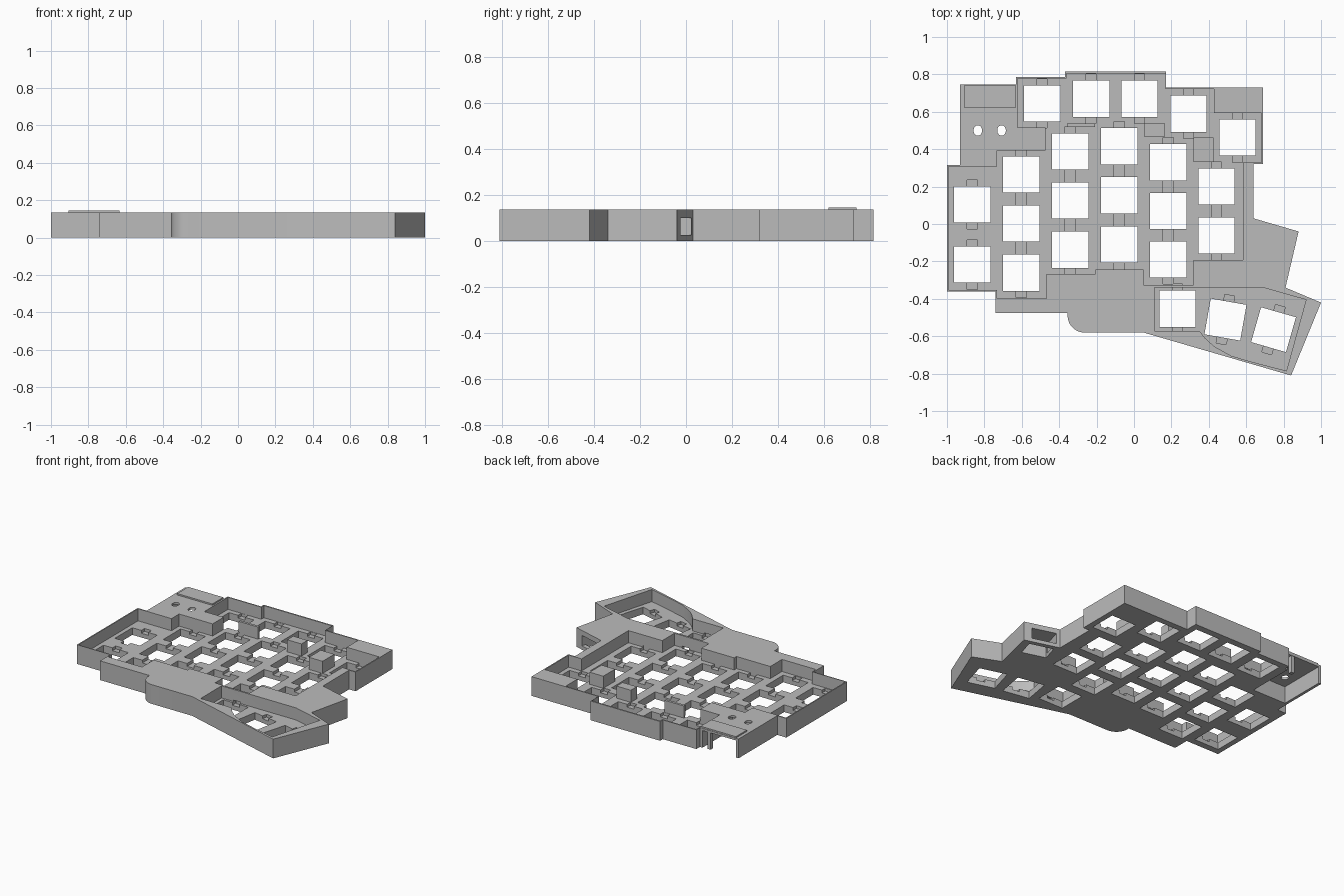
import bpy, bmesh, math
from mathutils import Matrix, Vector

old = bpy.data.objects.get("Cube")
if old:
    bpy.data.objects.remove(old, do_unlink=True)

TOP, FLOOR, POCKET = 0.135, 0.05, 0.03

gray = bpy.data.materials.new("plain_gray")
gray.use_nodes = True
gray.diffuse_color = (0.5, 0.5, 0.5, 1)
gray.node_tree.nodes["Principled BSDF"].inputs["Base Color"].default_value = (0.5, 0.5, 0.5, 1)


def prism(name, points, z0, z1):
    """Extrude a flat outline from z0 to z1."""
    bm = bmesh.new()
    face = bm.faces.new([bm.verts.new((x, y, z0)) for x, y in points])
    new = bmesh.ops.extrude_face_region(bm, geom=[face])["geom"]
    bmesh.ops.translate(bm, vec=(0, 0, z1 - z0),
                        verts=[v for v in new if isinstance(v, bmesh.types.BMVert)])
    bmesh.ops.recalc_face_normals(bm, faces=bm.faces)
    mesh = bpy.data.meshes.new(name)
    bm.to_mesh(mesh)
    bm.free()
    mesh.materials.append(gray)
    obj = bpy.data.objects.new(name, mesh)
    bpy.context.collection.objects.link(obj)
    return obj


def rect(x0, x1, y0, y1):
    return [(x0, y0), (x1, y0), (x1, y1), (x0, y1)]


def key_rect(x, y, half_w, half_h, angle):
    turn = Matrix.Rotation(math.radians(angle), 2)
    return [turn @ Vector(p) + Vector((x, y)) for p in rect(-half_w, half_w, -half_h, half_h)]


def ellipse(x, y, rx, ry, n=24):
    return [(x + rx * math.cos(math.tau * i / n), y + ry * math.sin(math.tau * i / n))
            for i in range(n)]


def cut(points, z0, z1):
    """Subtract a prism from the case."""
    cutter = prism("cutter", points, z0, z1)
    cutter.hide_render = True
    mod = case.modifiers.new("cut", "BOOLEAN")
    mod.operation, mod.solver, mod.object = "DIFFERENCE", "EXACT", cutter
    bpy.context.view_layer.objects.active = case
    bpy.ops.object.modifier_apply(modifier=mod.name)
    bpy.data.objects.remove(cutter, do_unlink=True)


# Case body with a rounded step at the front
arc = [(-0.265 + 0.09 * math.cos(a), -0.49 + 0.09 * math.sin(a))
       for a in (math.radians(270 - 9 * i) for i in range(11))]
outline = [(-0.93, 0.745), (-0.63, 0.745), (-0.63, 0.785), (-0.37, 0.785), (-0.37, 0.815),
           (0.17, 0.815), (0.17, 0.73), (0.69, 0.73), (0.69, 0.32), (0.64, 0.32),
           (0.64, 0.03), (0.88, -0.04), (0.81, -0.34), (1.0, -0.42), (0.84, -0.81),
           (0.05, -0.58)] + arc + [(-0.355, -0.475), (-0.74, -0.475), (-0.74, -0.36),
           (-1.0, -0.36), (-1.0, 0.315), (-0.93, 0.315)]
case = prism("keyboard_case", outline, 0, TOP)

# Sunken key wells: main columns, then the back row
E = 0.002
wells = [(-0.99, -0.73, -0.352, 0.305), (-0.73, -0.47, -0.395, 0.39),
         (-0.47, -0.207, -0.265, 0.517), (-0.207, 0.052, -0.24, 0.54),
         (0.052, 0.317, -0.325, 0.467), (0.317, 0.58, -0.19, 0.33),
         (-0.62, -0.36, 0.517, 0.775), (-0.36, 0.167, 0.538, 0.803),
         (0.167, 0.427, 0.465, 0.72), (0.427, 0.68, 0.33, 0.592)]
for x0, x1, y0, y1 in wells:
    cut(rect(x0 - E, x1 + E, y0 - E, y1 + E), FLOOR, 1)

# Thumb well with a curved front edge
cut([(0.11, -0.34), (0.69, -0.34), (0.92, -0.405), (0.815, -0.785), (0.63, -0.737),
     (0.52, -0.705), (0.43, -0.655), (0.38, -0.61), (0.35, -0.572), (0.11, -0.572)], FLOOR, 1)

# Key positions: columns as x and list of y, then back row and thumb keys
columns = {-0.865: (0.104, -0.217), -0.603: (0.265, 0.003, -0.26),
           -0.341: (0.388, 0.126, -0.137), -0.079: (0.415, 0.153, -0.11),
           0.183: (0.33, 0.07, -0.19), 0.441: (0.2, -0.062)}
keys = [(x, y, 0) for x, ys in columns.items() for y in ys]
keys += [(-0.491, 0.644, 0), (-0.229, 0.67, 0), (0.029, 0.67, 0), (0.291, 0.59, 0),
         (0.553, 0.462, 0), (0.232, -0.453, 0), (0.489, -0.511, -10), (0.746, -0.565, -16)]
for x, y, angle in keys:
    cut(key_rect(x, y, 0.027, 0.132, angle), POCKET, FLOOR + 0.01)
    cut(key_rect(x, y, 0.097, 0.097, angle), -1, 1)

# Controller bay, open at the bottom and back, with two button holes
cut(rect(-0.91, -0.65, 0.41, 0.8), -1, 0.12)
for x in (-0.835, -0.708):
    cut(ellipse(x, 0.5, 0.023, 0.028), -1, 1)

# Jack bay with a port through the slanted side wall
slant = math.degrees(math.atan2(-0.07, 0.24))
cut(key_rect(0.74, -0.02, 0.085, 0.12, slant), 0.026, 0.10)
cut(key_rect(0.725, -0.09, 0.085, 0.06, slant), -1, 0.10)

# Raised cover over the connector and the post beside it
prism("connector_cover", rect(-0.907, -0.633, 0.62, 0.742), TOP - 0.005, 0.145)
prism("connector_post", rect(-0.71, -0.685, 0.715, 0.742), 0, 0.125)

bpy.ops.object.select_all(action="DESELECT")
case.select_set(True)
bpy.context.view_layer.objects.active = case
bpy.ops.object.shade_smooth_by_angle(angle=math.radians(25))
